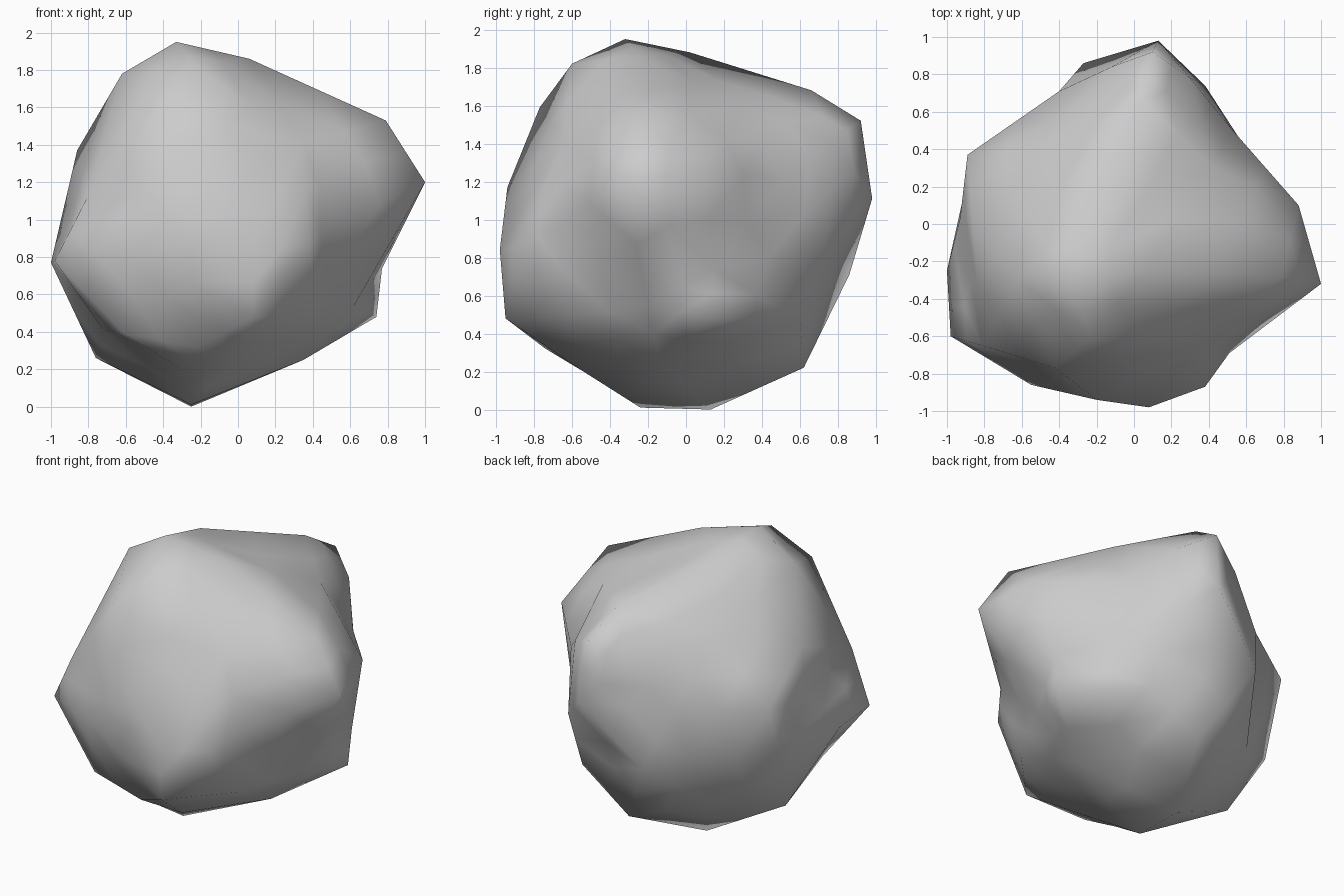
import bpy, bmesh
from mathutils import Vector

if "Cube" in bpy.data.objects:
    bpy.data.objects.remove(bpy.data.objects["Cube"])

# Bumps and corners of the boulder, measured from the ground
knobs = [
    # crown and upper back
    (-.33, -.32, 1.96), (-.3, .02, 1.89), (.06, -.25, 1.87), (.05, .66, 1.69),
    (.1, .92, 1.53), (.13, .98, 1.12), (-.12, .84, 1.38), (.42, .3, 1.6),
    (.3, .78, 1.42),
    # lower back and underside
    (-.27, .86, .72), (0, .62, .23), (-.25, .13, .01), (-.25, -.24, .02),
    (-.05, -.54, .21), (-.3, -.52, .21), (.35, -.14, .26), (.37, .6, .48),
    # front
    (-.61, -.69, .4), (-.22, -.74, .33), (-.55, -.86, .85), (.08, -.95, .49),
    (.08, -.98, .85), (.38, -.87, .87), (.51, -.69, .98), (.42, -.6, .5),
    (-.2, -.94, 1.18), (.35, -.65, 1.42), (-.42, -.77, 1.6), (-.23, -.6, 1.83),
    # right side
    (1, -.32, 1.21), (.79, -.28, 1.54), (.88, .1, 1.27), (.52, .51, 1.22),
    (.38, .74, .88), (.74, .14, .49), (.77, .14, .75), (.62, -.2, .55),
    # left side
    (-.76, 0, .27), (-.9, .2, .6), (-1, -.25, .78), (-.98, -.6, .79),
    (-.81, -.65, 1.12), (-.72, -.45, .42), (-.62, -.3, 1.79), (-.89, .37, 1.1),
    (-.93, .03, 1.08), (-.86, -.03, 1.38), (-.4, .71, 1.1), (-.5, .4, 1.5),
    (-.5, .5, .4),
]
centre = Vector((0, 0, 1))
ROUND = 0.6

# Skin the knob directions on a unit sphere, then push each out to its place
bm = bmesh.new()
targets = [Vector(k) - centre for k in knobs]
corners = [bm.verts.new(t.normalized()) for t in targets]
bmesh.ops.convex_hull(bm, input=corners)
for v, t in zip(corners, targets):
    v.co = t
bmesh.ops.recalc_face_normals(bm, faces=bm.faces[:])
bm.normal_update()
normals = {v: v.normal.copy() for v in corners}

# Split every edge once, pulling each new point onto its ends' tangent planes
bmesh.ops.subdivide_edges(bm, edges=bm.edges[:], cuts=1, use_grid_fill=True)
for v in bm.verts:
    if v not in normals:
        ends = [e.other_vert(v) for e in v.link_edges]
        ends = [w for w in ends if w in normals]
        shift = Vector()
        for w in ends:
            n = normals[w]
            shift -= n * (v.co - w.co).dot(n) / len(ends)
        v.co += shift * ROUND

# Stand it on the ground
low = min(v.co.z for v in bm.verts)
bmesh.ops.translate(bm, verts=bm.verts[:], vec=(0, 0, 1 - 1 - low))
bmesh.ops.triangulate(bm, faces=bm.faces[:])
bmesh.ops.recalc_face_normals(bm, faces=bm.faces[:])
for f in bm.faces:
    f.smooth = True

mesh = bpy.data.meshes.new("boulder")
bm.to_mesh(mesh)
bm.free()
bpy.context.collection.objects.link(bpy.data.objects.new("boulder", mesh))
